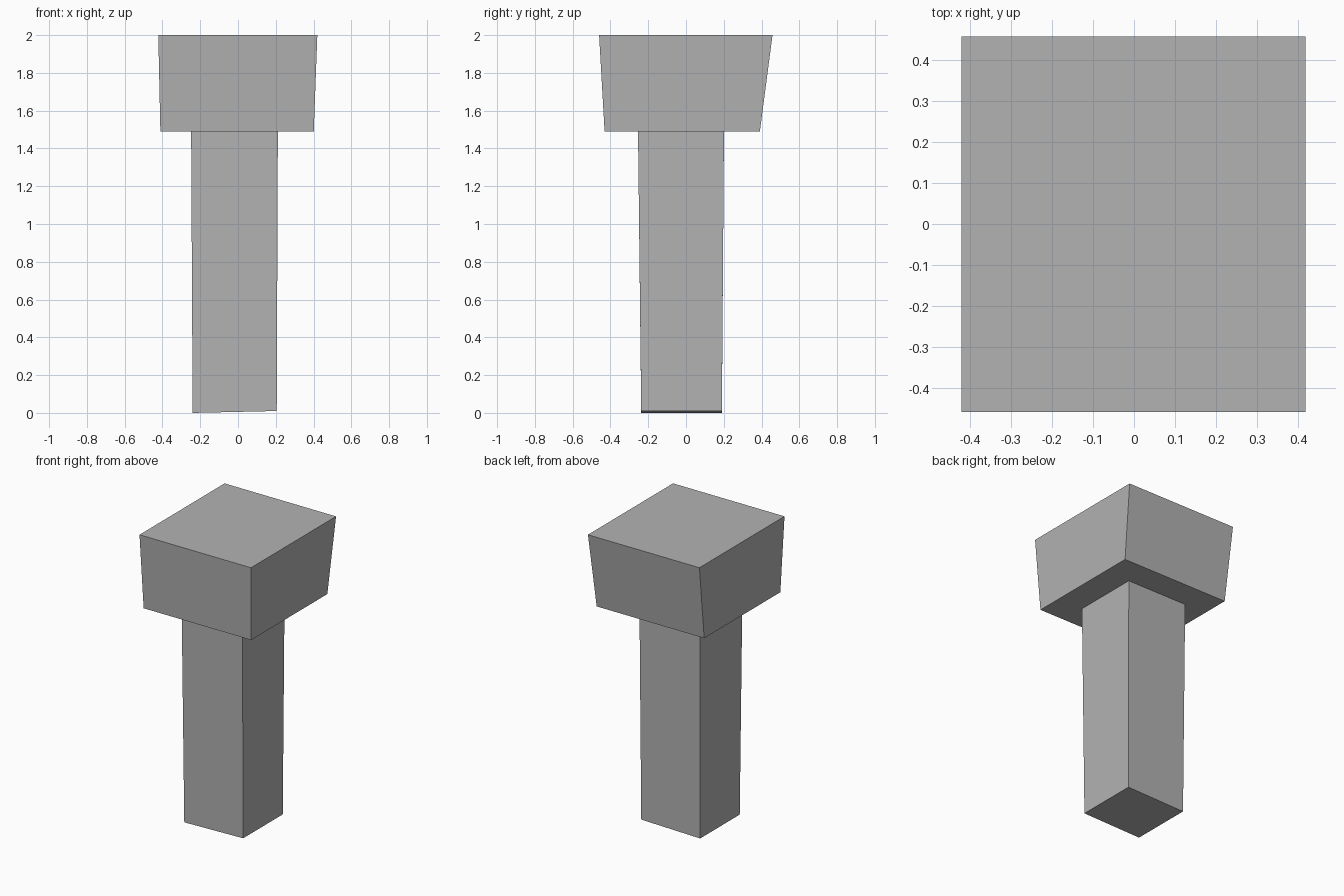
import bpy
import bmesh

cube = bpy.data.objects.get("Cube")
if cube:
    bpy.data.objects.remove(cube, do_unlink=True)

stone = bpy.data.materials.new("plain_grey")
stone.use_nodes = True
GREY = (0.45, 0.45, 0.45, 1)
stone.diffuse_color = GREY
stone.node_tree.nodes["Principled BSDF"].inputs["Base Color"].default_value = GREY


def tapered_block(name, bottom, top, tilt=0.0):
    """Loft between two rectangles (x0, x1, y0, y1, z); tilt lifts the +x bottom edge."""
    bm = bmesh.new()
    bmesh.ops.create_cube(bm, size=2)
    for v in bm.verts:
        x0, x1, y0, y1, z = top if v.co.z > 0 else bottom
        if v.co.z < 0 and v.co.x > 0:
            z += tilt
        v.co = (x1 if v.co.x > 0 else x0, y1 if v.co.y > 0 else y0, z)
    mesh = bpy.data.meshes.new(name)
    bm.to_mesh(mesh)
    bm.free()
    mesh.materials.append(stone)
    obj = bpy.data.objects.new(name, mesh)
    bpy.context.collection.objects.link(obj)
    return obj


# Long, slightly flared post with a barely sloping foot
tapered_block("post", (-0.24, 0.205, -0.237, 0.19, 0), (-0.248, 0.211, -0.254, 0.201, 1.49), tilt=0.01)

# Wide block on top, leaning outwards
tapered_block("head_block", (-0.411, 0.401, -0.431, 0.391, 1.49), (-0.422, 0.42, -0.46, 0.458, 2))
